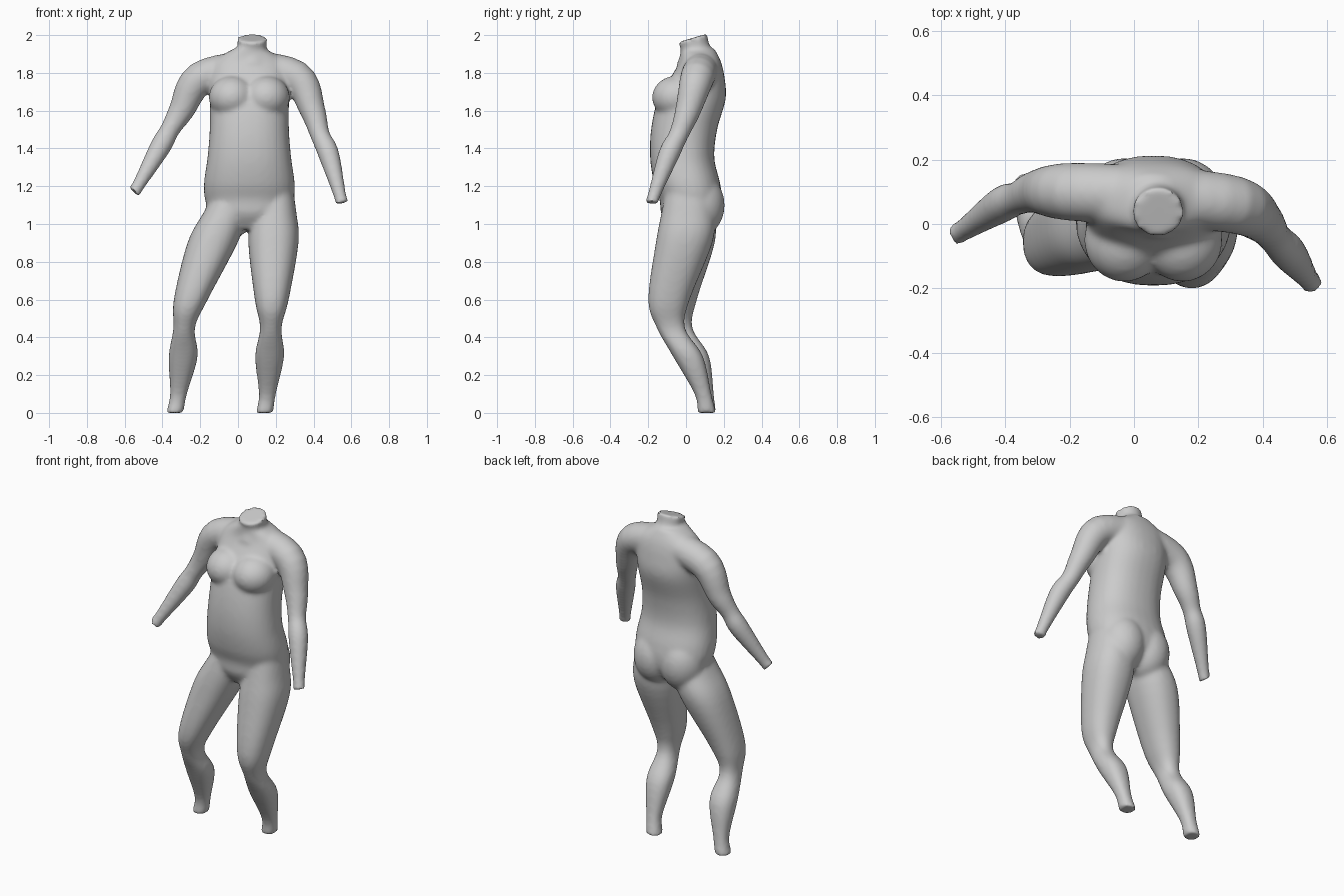
import bpy
import bmesh
from math import cos, sin, pi, sqrt, copysign
from mathutils import Vector

if "Cube" in bpy.data.objects:
    bpy.data.objects.remove(bpy.data.objects["Cube"])

grey = bpy.data.materials.new("plain grey")
grey.use_nodes = True
colour = (0.6, 0.6, 0.6, 1)
grey.diffuse_color = colour
grey.node_tree.nodes["Principled BSDF"].inputs["Base Color"].default_value = colour

SIDES = 32
STEPS = 5
parts = []


def smooth_rows(rows):
    """Pass a smooth curve through rows of numbers."""
    rows = [Vector(row) for row in rows]
    last = len(rows) - 1
    slopes = [(rows[min(k + 1, last)] - rows[max(k - 1, 0)]) / 2 for k in range(last + 1)]
    result = []
    for k in range(last):
        for step in range(STEPS):
            t = step / STEPS
            ease = t * t * (3 - 2 * t)
            result.append(rows[k].lerp(rows[k + 1], ease)
                          + slopes[k] * t * (1 - t) ** 2
                          - slopes[k + 1] * t * t * (1 - t))
    return result + [rows[last]]


def squared(value):
    """Push a sine or cosine outward for a slightly boxy ellipse."""
    return copysign(abs(value) ** 0.88, value)


def loft(name, rows, level):
    """Skin ellipses given as rows of x, y, z, half width, half depth.
    Level ellipses stay horizontal; the others stand across the path."""
    rows = smooth_rows(rows)
    centres = [Vector(row[:3]) for row in rows]
    last = len(rows) - 1
    bm = bmesh.new()
    rings = []
    for k, centre in enumerate(centres):
        across, depth = Vector((1, 0, 0)), Vector((0, 1, 0))
        if not level:
            along = centres[min(k + 1, last)] - centres[max(k - 1, 0)]
            across = along.cross(depth).normalized()
            depth = along.normalized().cross(across)
        ring = []
        for i in range(SIDES):
            angle = 2 * pi * i / SIDES
            c, s = cos(angle), sin(angle)
            if level:
                c, s = squared(c), squared(s)
            ring.append(bm.verts.new(centre + across * c * rows[k][3] + depth * s * rows[k][4]))
        rings.append(ring)
    for lower, upper in zip(rings, rings[1:]):
        for i in range(SIDES):
            bm.faces.new((lower[i - 1], lower[i], upper[i], upper[i - 1]))
    bm.faces.new(rings[0])
    bm.faces.new(rings[-1])
    bmesh.ops.recalc_face_normals(bm, faces=bm.faces)
    mesh = bpy.data.meshes.new(name)
    bm.to_mesh(mesh)
    bm.free()
    obj = bpy.data.objects.new(name, mesh)
    bpy.context.collection.objects.link(obj)
    parts.append(obj)


def blob(name, centre, size):
    """Stretched ball."""
    bpy.ops.mesh.primitive_uv_sphere_add(segments=SIDES, ring_count=16, location=centre)
    obj = bpy.context.object
    obj.name = name
    obj.scale = size
    parts.append(obj)


# Torso: height, half width, middle depth, half depth
middle = 0.06
torso = [(0.97, 0.1, 0, 0.08),
         (1.05, 0.2, 0.02, 0.15),
         (1.13, 0.235, 0.025, 0.165),
         (1.22, 0.24, 0.005, 0.175),
         (1.35, 0.222, -0.02, 0.17),
         (1.5, 0.21, -0.01, 0.175),
         (1.66, 0.21, 0.03, 0.18),
         (1.77, 0.21, 0.06, 0.145),
         (1.86, 0.19, 0.075, 0.11),
         (1.93, 0.08, 0.06, 0.09)]
loft("torso", [(middle, y, z, width, depth) for z, width, y, depth in torso], level=True)

# Neck stump, leaning forward
neck = [(0.06, 1.86, 0.11), (0.05, 1.93, 0.077), (0.035, 1.985, 0.082)]
loft("neck", [(0.075, y, z, radius, radius) for y, z, radius in neck], level=False)

# Chest and seat volumes
for side, x in (("right", middle - 0.09), ("left", middle + 0.09)):
    blob(side + "_breast", (x, -0.05, 1.67), (0.125, 0.13, 0.115))
    blob(side + "_buttock", (x, 0.065, 1.1), (0.135, 0.14, 0.17))

# Arms: both start inside the chest and share one thickness profile
chest = (middle, 0.09, 1.83)
thickness = [0.09, 0.09, 0.068, 0.052, 0.056, 0.034, 0.04]
arms = {
    "right_arm": [chest, (-0.2, 0.1, 1.77), (-0.3, 0.1, 1.6), (-0.36, 0.08, 1.5),
                  (-0.41, 0.06, 1.41), (-0.53, -0.02, 1.2), (-0.55, -0.03, 1.17)],
    "left_arm": [chest, (0.31, 0.06, 1.775), (0.395, 0.01, 1.6), (0.435, -0.04, 1.47),
                 (0.48, -0.09, 1.37), (0.54, -0.17, 1.15), (0.55, -0.18, 1.11)]}
for name, path in arms.items():
    loft(name, [(*point, r, r) for point, r in zip(path, thickness)], level=False)

# Legs: height, half width, half depth, middle depth, right leg's x
legs = [(1.22, 0.09, 0.11, 0.01, 0),
        (1.06, 0.118, 0.14, 0.01, -0.065),
        (0.9, 0.133, 0.15, -0.01, -0.135),
        (0.6, 0.09, 0.11, -0.09, -0.25),
        (0.45, 0.057, 0.075, -0.08, -0.285),
        (0.3, 0.077, 0.08, 0.01, -0.29),
        (0.1, 0.045, 0.045, 0.09, -0.315),
        (0, 0.046, 0.05, 0.11, -0.335)]
# The left leg stands nearly straight; the right knee stays further back
loft("left_leg", [(0.14 + 0.05 * sqrt(z), y, z, width, depth)
                  for z, width, depth, y, x in legs], level=True)
loft("right_leg", [(x, y + 0.04 * sin(pi * min(z, 1)), z, width, depth)
                   for z, width, depth, y, x in legs], level=True)

# Fuse the parts into one soft skin
bpy.ops.object.select_all(action="DESELECT")
for obj in parts:
    obj.select_set(True)
body = parts[0]
bpy.context.view_layer.objects.active = body
bpy.ops.object.join()
body.name = "body"
remesh = body.modifiers.new("fuse", "REMESH")
remesh.mode = "VOXEL"
remesh.voxel_size = 0.011
soften = body.modifiers.new("soften", "SMOOTH")
soften.factor = 0.5
soften.iterations = 12
for modifier in ("fuse", "soften"):
    bpy.ops.object.modifier_apply(modifier=modifier)
body.data.materials.clear()
body.data.materials.append(grey)
bpy.ops.object.shade_smooth_by_angle(angle=0.8)
